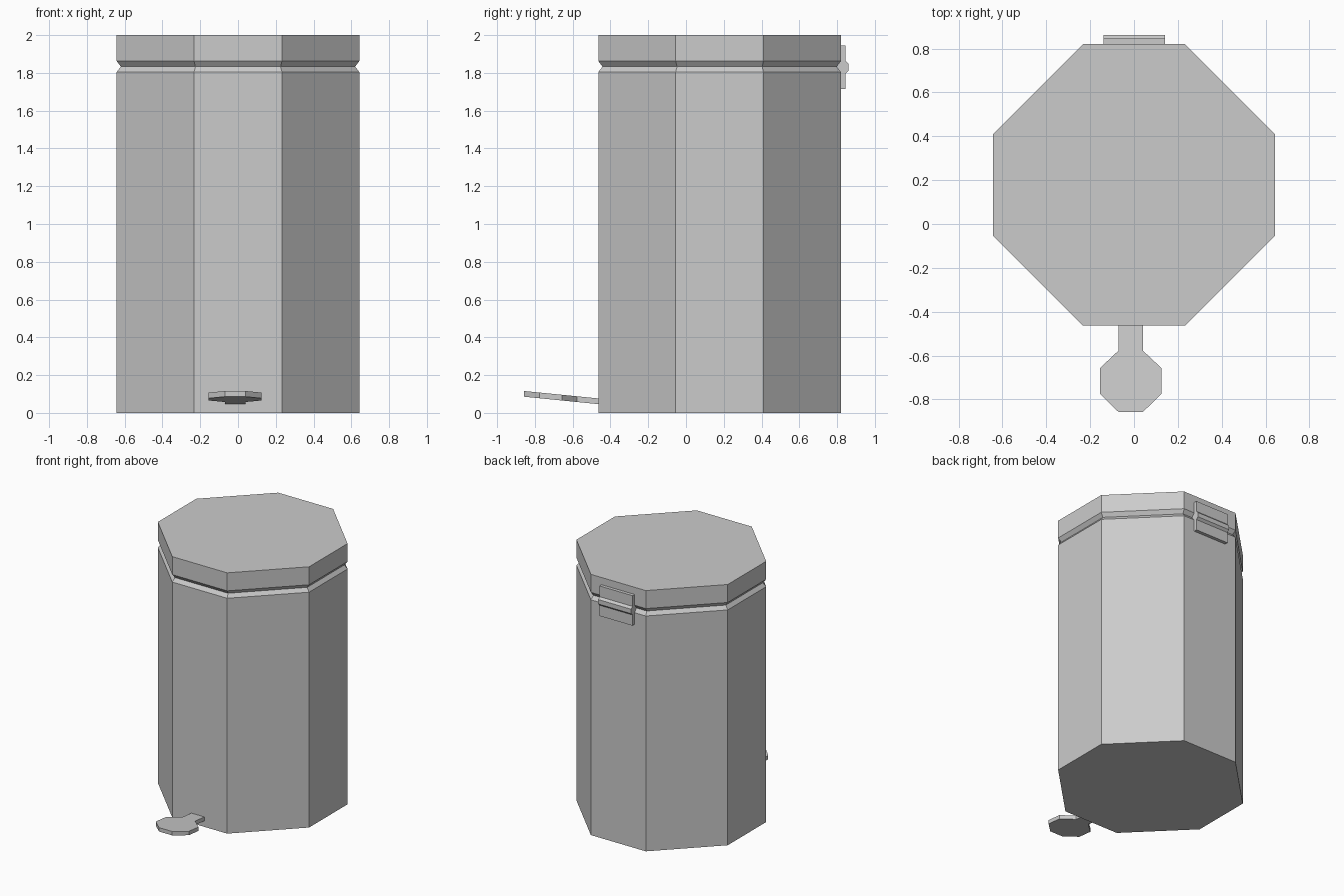
import bpy, bmesh
from mathutils import Vector

if "Cube" in bpy.data.objects:
    bpy.data.objects.remove(bpy.data.objects["Cube"])


def finish(name, bm):
    bmesh.ops.recalc_face_normals(bm, faces=bm.faces)
    mesh = bpy.data.meshes.new(name)
    bm.to_mesh(mesh)
    bm.free()
    obj = bpy.data.objects.new(name, mesh)
    bpy.context.collection.objects.link(obj)
    return obj


def loft(name, rings, cap_start=True, cap_end=True):
    """Skin a stack of rings that all have the same point count."""
    bm = bmesh.new()
    loops = [[bm.verts.new(p) for p in ring] for ring in rings]
    n = len(loops[0])
    for a, b in zip(loops, loops[1:]):
        for i in range(n):
            j = (i + 1) % n
            bm.faces.new((a[i], a[j], b[j], b[i]))
    if cap_start:
        bm.faces.new(loops[0])
    if cap_end:
        bm.faces.new(loops[-1])
    return finish(name, bm)


def octagon(half, corner):
    h, c = half, corner
    return [(c, -h), (h, -c), (h, c), (c, h), (-c, h), (-h, c), (-h, -c), (-c, -h)]


CENTRE_Y = 0.178


def bin_ring(half, z):
    corner = 0.233 * half / 0.642
    return [(x, y + CENTRE_Y, z) for x, y in octagon(half, corner)]


# Bin body and lid, meeting in a V-shaped groove
loft("bin_body", [bin_ring(0.642, 0), bin_ring(0.642, 1.805), bin_ring(0.62, 1.833)],
     cap_end=False)
loft("bin_lid", [bin_ring(0.62, 1.833), bin_ring(0.642, 1.862), bin_ring(0.642, 2.0)],
     cap_start=False)

# Foot pedal: octagonal pad with a stem, tilted up towards the front
outline = [(0.055, -0.46), (0.055, -0.577), (0.14, -0.657), (0.14, -0.775), (0.055, -0.858)]
outline += [(-x, y) for x, y in reversed(outline)]


def pedal_ring(base):
    return [(x - 0.015, y, base - 0.1 * (y + 0.46)) for x, y in outline]


loft("foot_pedal", [pedal_ring(0.046), pedal_ring(0.076)])


# Hinge leaves on the back of body and lid
def box(name, low, high):
    low, high = Vector(low), Vector(high)
    ring = [(low.x, low.y), (high.x, low.y), (high.x, high.y), (low.x, high.y)]
    loft(name, [[(x, y, z) for x, y in ring] for z in (low.z, high.z)])


box("hinge_plate", (-0.138, 0.815, 1.715), (0.142, 0.845, 1.945))

# Hinge barrel
loft("hinge_barrel", [[(x, y + 0.82, z + 1.83) for y, z in octagon(0.041, 0.017)]
                      for x in (-0.138, 0.142)])
